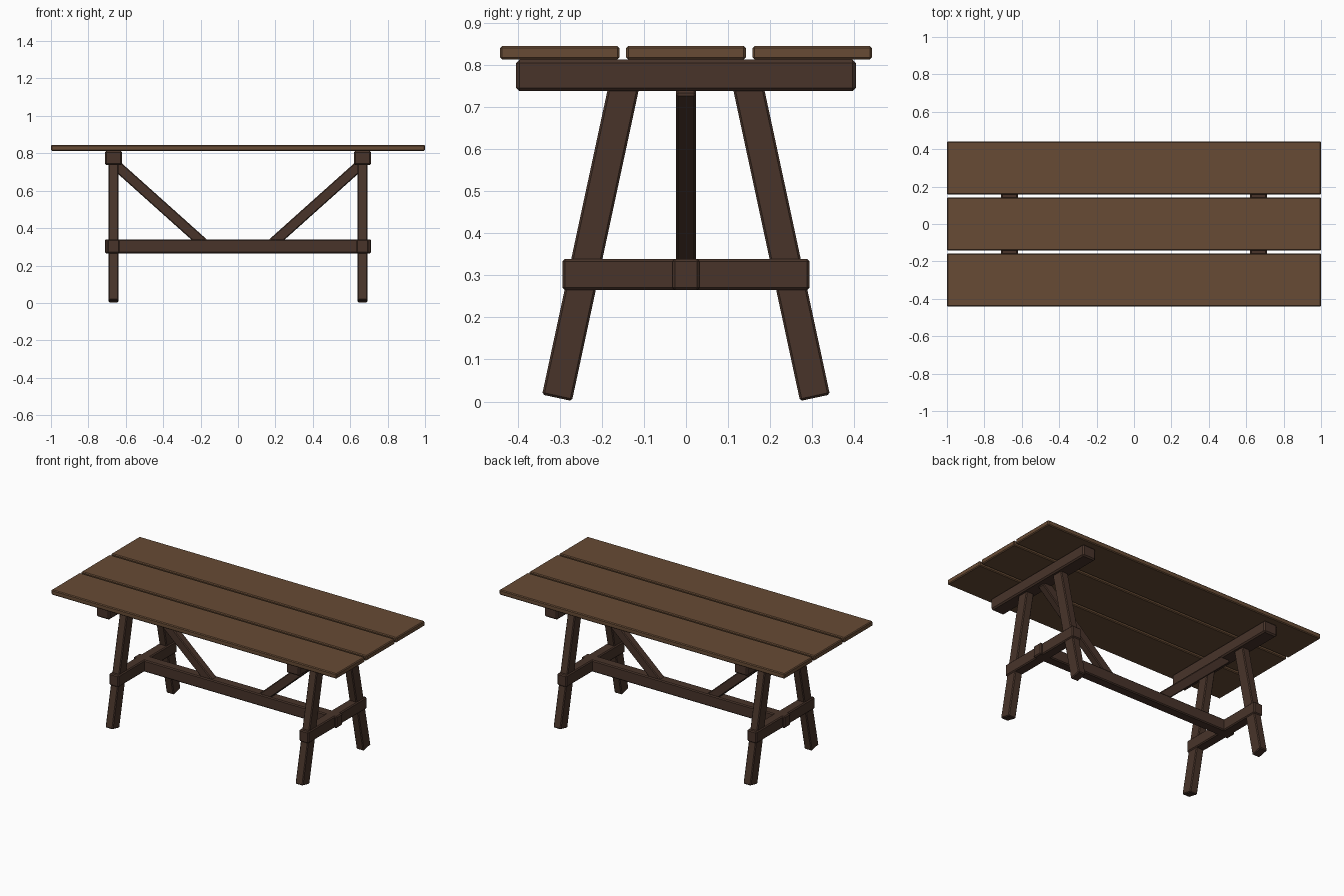
import bpy, bmesh
from math import atan2
from mathutils import Vector, Matrix

if "Cube" in bpy.data.objects:
    bpy.data.objects.remove(bpy.data.objects["Cube"])


def material(name, color):
    m = bpy.data.materials.new(name)
    m.diffuse_color = color
    m.use_nodes = True
    m.node_tree.nodes["Principled BSDF"].inputs["Base Color"].default_value = m.diffuse_color
    return m


TOP = material("top_wood", (0.135, 0.07, 0.035, 1))
FRAME = material("frame_wood", (0.065, 0.034, 0.023, 1))


def beam(name, size, loc, mat, bevel=0.006, rot=None):
    """Chamfered timber of full dimensions `size`, centred on `loc`."""
    bm = bmesh.new()
    bmesh.ops.create_cube(bm, size=1)
    bmesh.ops.scale(bm, vec=size, verts=bm.verts)
    bmesh.ops.bevel(bm, geom=bm.edges[:], offset=bevel, segments=1, affect='EDGES')
    if rot:
        bmesh.ops.transform(bm, matrix=rot, verts=bm.verts)
    me = bpy.data.meshes.new(name)
    bm.to_mesh(me)
    bm.free()
    me.materials.append(mat)
    ob = bpy.data.objects.new(name, me)
    ob.location = loc
    bpy.context.collection.objects.link(ob)
    return ob


def strut(name, a, b, width, depth, axis):
    """Square-ended timber from a to b, turned about one axis."""
    a, b = Vector(a), Vector(b)
    d = b - a
    if axis == 'X':
        rot = Matrix.Rotation(atan2(-d.y, d.z), 4, 'X')
        size = (depth, width, d.length)
    else:
        rot = Matrix.Rotation(atan2(d.x, d.z), 4, 'Y')
        size = (width, depth, d.length)
    return beam(name, size, (a + b) / 2, FRAME, 0.005, rot)


# table top planks
for name, y in (("front", -0.3), ("middle", 0), ("back", 0.3)):
    beam(f"{name}_plank", (2, 0.284, 0.032), (0, y, 0.829), TOP, 0.005)

# long stretcher passing through both trestles
beam("long_stretcher", (1.424, 0.064, 0.074), (0, 0, 0.302), FRAME)

for side, s in (("left", -1), ("right", 1)):
    x = s * 0.666
    # trestle cross pieces
    beam(f"{side}_top_bearer", (0.092, 0.808, 0.075), (x, 0, 0.775), FRAME, 0.008)
    beam(f"{side}_cross_rail", (0.064, 0.588, 0.074), (x, 0, 0.302), FRAME)
    # splayed legs
    for end, t in (("front", -1), ("back", 1)):
        strut(f"{side}_{end}_leg", (x, t * 0.3065, 0.009), (x, t * 0.142, 0.775),
              0.0725, 0.052, 'X')
    # diagonal brace
    strut(f"{side}_brace", (s * 0.17, 0, 0.305), (s * 0.667, 0, 0.75), 0.056, 0.048, 'Y')
